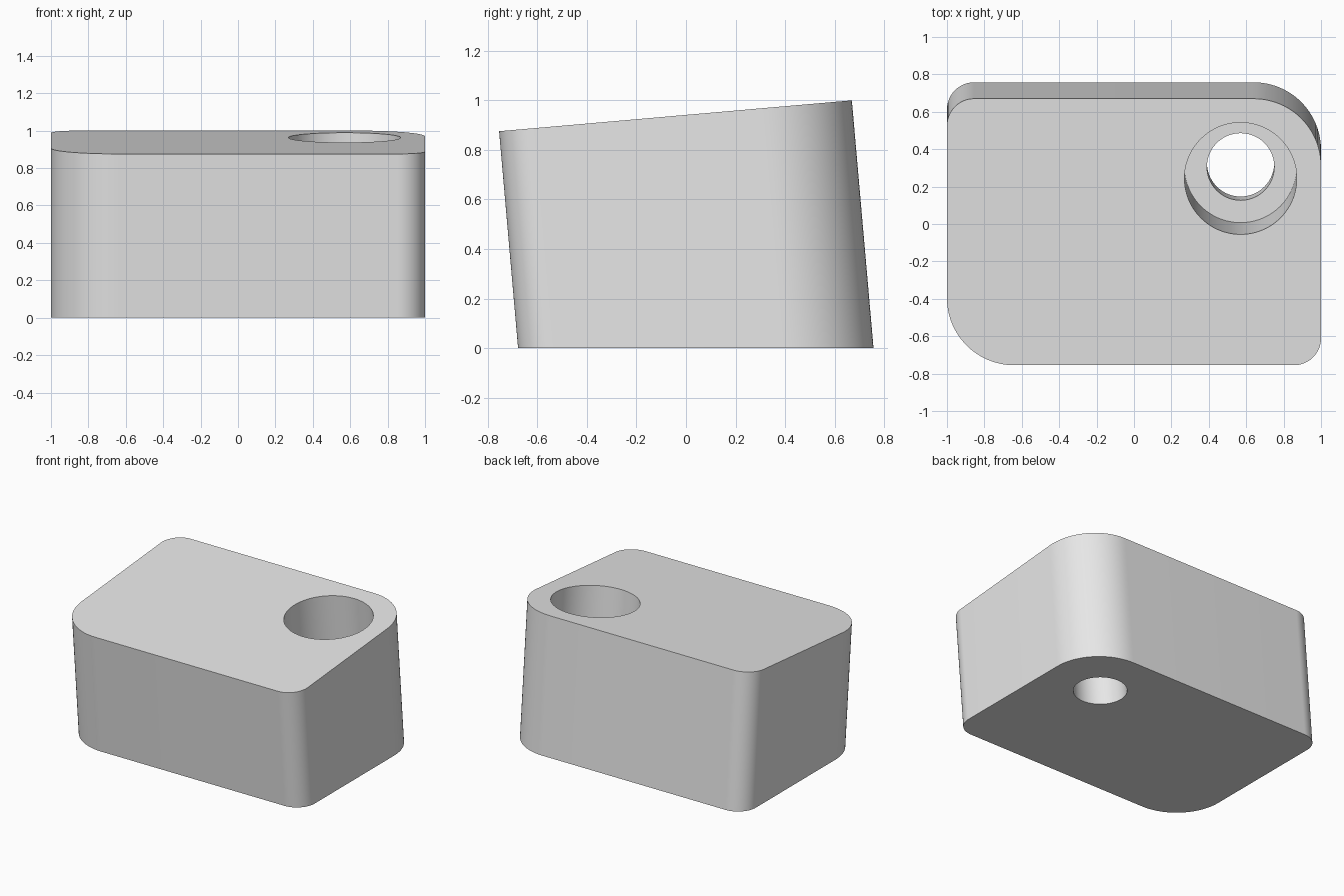
import bpy, bmesh
from math import sin, cos, pi, radians
from mathutils import Matrix, Vector

cube = bpy.data.objects.get("Cube")
if cube:
    bpy.data.objects.remove(cube)

TILT = Matrix.Translation((0, -0.0425, 0.938)) @ Matrix.Rotation(radians(5), 4, "X")
HALF_X, HALF_Y = 1.0, 0.7152
BIG, SMALL = 0.36, 0.145

grey = bpy.data.materials.new("light grey")
grey.use_nodes = True
grey.diffuse_color = (0.8, 0.8, 0.8, 1)
grey.node_tree.nodes["Principled BSDF"].inputs["Base Color"].default_value = (0.8, 0.8, 0.8, 1)


def arc(cx, cy, r, start, sweep, steps):
    angles = [start + sweep * i / steps for i in range(steps + 1)]
    return [(cx + r * cos(a), cy + r * sin(a)) for a in angles]


def prism(name, outline, bottom, top, trim=False):
    """Extrude an outline along the tilted axis; optionally trim it level with the ground."""
    bm = bmesh.new()
    face = bm.faces.new([bm.verts.new((x, y, bottom)) for x, y in outline])
    moved = bmesh.ops.extrude_face_region(bm, geom=[face], use_keep_orig=True)["geom"]
    verts = [v for v in moved if isinstance(v, bmesh.types.BMVert)]
    bmesh.ops.translate(bm, verts=verts, vec=(0, 0, top - bottom))
    bm.transform(TILT)
    if trim:
        cut = bmesh.ops.bisect_plane(bm, geom=bm.verts[:] + bm.edges[:] + bm.faces[:],
                                     plane_co=Vector(), plane_no=(0, 0, 1), clear_inner=True)
        rim = [e for e in cut["geom_cut"] if isinstance(e, bmesh.types.BMEdge)]
        bmesh.ops.contextual_create(bm, geom=rim)
    bmesh.ops.recalc_face_normals(bm, faces=bm.faces[:])
    mesh = bpy.data.meshes.new(name)
    bm.to_mesh(mesh)
    bm.free()
    mesh.materials.append(grey)
    obj = bpy.data.objects.new(name, mesh)
    bpy.context.collection.objects.link(obj)
    return obj


# Block: opposite corners share a radius
outline = []
for i, (sx, sy, r) in enumerate([(1, 1, BIG), (-1, 1, SMALL), (-1, -1, BIG), (1, -1, SMALL)]):
    outline += arc(sx * (HALF_X - r), sy * (HALF_Y - r), r, i * pi / 2, pi / 2, 24)
block = prism("tilted_block", outline, -1.3, 0, trim=True)

# Stepped hole: wide bore, then a narrow through hole
bpy.context.view_layer.objects.active = block
for name, r, bottom, top in [("wide_bore", 0.30, -0.72, 0.1), ("through_hole", 0.18, -1.3, -0.6)]:
    cutter = prism(name, arc(0.57, 0.287, r, 0, 2 * pi, 96)[:-1], bottom, top)
    cutter.hide_render = True
    mod = block.modifiers.new(name, "BOOLEAN")
    mod.operation, mod.solver, mod.object = "DIFFERENCE", "EXACT", cutter
    bpy.ops.object.modifier_apply(modifier=name)
    bpy.data.objects.remove(cutter)

for obj in bpy.context.selected_objects:
    obj.select_set(False)
block.select_set(True)
bpy.ops.object.shade_smooth_by_angle(angle=radians(30))
